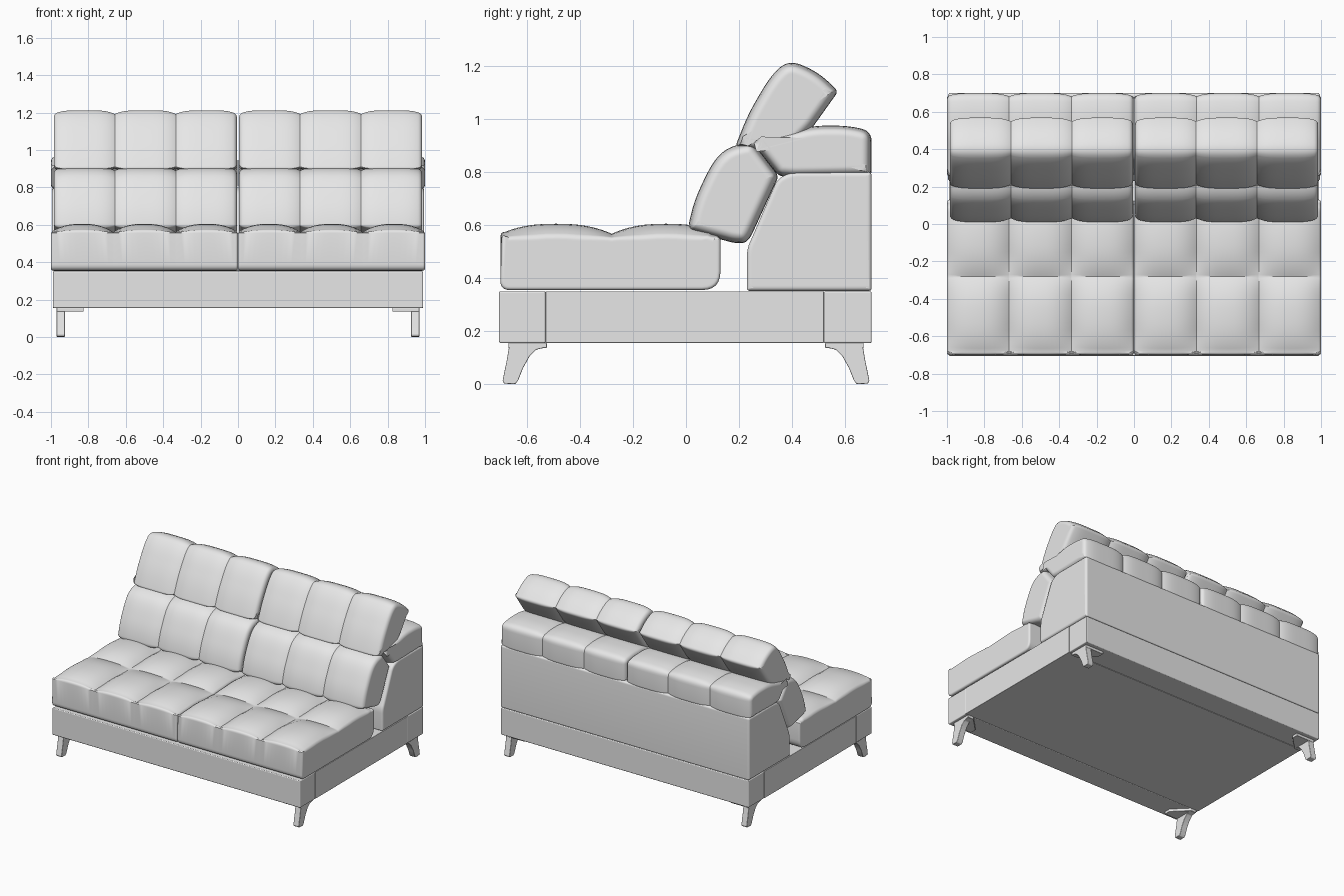
import bpy, bmesh, math
from mathutils import Vector

cube = bpy.data.objects.get("Cube")
if cube:
    bpy.data.objects.remove(cube)

grey = bpy.data.materials.new("light grey upholstery")
grey.use_nodes = True
grey.diffuse_color = (0.8, 0.8, 0.8, 1)
grey.node_tree.nodes["Principled BSDF"].inputs["Base Color"].default_value = (0.8, 0.8, 0.8, 1)


def finish(name, bm, mirror=(False, False), bevel=0):
    """Turn a bmesh into a shaded object with optional bevel and mirroring."""
    bmesh.ops.recalc_face_normals(bm, faces=bm.faces[:])
    mesh = bpy.data.meshes.new(name)
    bm.to_mesh(mesh)
    bm.free()
    mesh.materials.append(grey)
    obj = bpy.data.objects.new(name, mesh)
    bpy.context.collection.objects.link(obj)
    bpy.ops.object.select_all(action='DESELECT')
    obj.select_set(True)
    bpy.context.view_layer.objects.active = obj
    bpy.ops.object.shade_smooth_by_angle(angle=math.radians(30))
    if bevel:
        mod = obj.modifiers.new("Bevel", 'BEVEL')
        mod.width, mod.segments = bevel, 3
        mod.harden_normals = True
    if any(mirror):
        mod = obj.modifiers.new("Mirror", 'MIRROR')
        mod.use_axis = (mirror[0], mirror[1], False)
        mod.use_mirror_merge = False
    return obj


def rounded(corners, steps=6):
    """Closed (y, z) outline from (y, z, radius) corners."""
    out = []
    n = len(corners)
    for i, (y, z, r) in enumerate(corners):
        p = Vector((y, z))
        if r == 0:
            out.append(p)
            continue
        a = Vector(corners[i - 1][:2]) - p
        b = Vector(corners[(i + 1) % n][:2]) - p
        a = p + a.normalized() * min(r, a.length * 0.48)
        b = p + b.normalized() * min(r, b.length * 0.48)
        for k in range(steps + 1):
            t = k / steps
            out.append(a * (1 - t) ** 2 + p * 2 * t * (1 - t) + b * t * t)
    return out


def outward(points):
    """Unit normals pointing out of a closed outline."""
    n = len(points)
    area = sum(points[i - 1].cross(points[i]) for i in range(n))
    sign = 1 if area > 0 else -1
    result = []
    for i in range(n):
        t = (points[(i + 1) % n] - points[i - 1]).normalized()
        result.append(Vector((t.y, -t.x)) * sign)
    return result


def cushion(name, outline, x0, x1, columns=1, depth=0.0, power=4, edge=0.015,
            weight=lambda p: 1.0, mirror=True):
    """Sweep an outline along x, pinching it at the seams between columns."""
    normals = outward(outline)
    width = (x1 - x0) / columns
    xs = set()
    for c in range(columns):
        for k in range(17):
            xs.add(round(x0 + width * (c + 0.5 - 0.5 * math.cos(math.pi * k / 16)), 5))
    xs = [x for x in xs if x0 + edge < x < x1 - edge]
    for k in range(6):
        d = edge * (1 - math.cos(math.pi * k / 10))
        xs += [x0 + d, x1 - d]
    xs = sorted(xs)
    sections = []
    for x in xs:
        t = ((x - x0) / width) % 1.0
        pinch = depth * abs(2 * t - 1) ** power
        d = min(x - x0, x1 - x)
        extra = 0
        if d < edge:
            extra = edge - math.sqrt(max(0, edge ** 2 - (edge - d) ** 2))
        sections.append((x, pinch, extra))
    # flat rim inside each end keeps the shading clean
    first, last = sections[0], sections[-1]
    sections.insert(0, (first[0], first[1], first[2] + 0.006))
    sections.append((last[0], last[1], last[2] + 0.006))
    bm = bmesh.new()
    rings = []
    for x, pinch, extra in sections:
        ring = []
        for p, nrm in zip(outline, normals):
            q = p - nrm * (pinch * weight(p) + extra)
            ring.append(bm.verts.new((x, q.x, q.y)))
        rings.append(ring)
    n = len(outline)
    for a, b in zip(rings, rings[1:]):
        for i in range(n):
            j = (i + 1) % n
            bm.faces.new((a[i], a[j], b[j], b[i]))
    bm.faces.new(rings[0])
    bm.faces.new(rings[-1])
    return finish(name, bm, (mirror, False))


def prism(name, points, axis, low, high, mirror=(False, False), bevel=0.004):
    """Extrude a flat outline along x or z."""
    bm = bmesh.new()
    def place(u, v, w):
        return (w, u, v) if axis == 'x' else (u, v, w)
    face = bm.faces.new([bm.verts.new(place(u, v, low)) for u, v in points])
    top = bmesh.ops.extrude_face_region(bm, geom=[face])
    verts = [g for g in top["geom"] if isinstance(g, bmesh.types.BMVert)]
    step = (high - low, 0, 0) if axis == 'x' else (0, 0, high - low)
    bmesh.ops.translate(bm, verts=verts, vec=step)
    return finish(name, bm, mirror, bevel)


# Plinth: front and rear rails with a middle section between them
for part, ya, yb in (("base_front", -0.705, -0.53), ("base_middle", -0.53, 0.52),
                     ("base_rear", 0.52, 0.7)):
    prism(part, [(ya, 0.155), (yb, 0.155), (yb, 0.35), (ya, 0.35)], 'x',
          -0.99, 0.99, bevel=0.003 if part == "base_middle" else 0.006)

# Seat: two rows of quilted pads on a rounded block
seat = rounded([(0.13, 0.57, 0.03), (0.13, 0.355, 0.07), (-0.7, 0.355, 0.035),
                (-0.7, 0.575, 0.02)])
pads = []
for ya, yb in ((-0.7, -0.28), (-0.28, 0.13)):
    for k in range(1, 17):
        u = -math.cos(math.pi * k / 16)
        y = (ya + yb) / 2 + u * (yb - ya) / 2
        if -0.68 < y < 0.1:
            pads.append(Vector((y, 0.567 + 0.038 * (1 - abs(u) ** 2.5))))
cushion("seat_cushion", seat + pads, 0.001, 1.0, 3, 0.045, 2.6, 0.012,
        weight=lambda p: min(1, max(0, (p.y - 0.55) / 0.05)))

# Back frame
cushion("back_frame", rounded([(0.23, 0.352, 0.01), (0.7, 0.352, 0.01), (0.7, 0.8, 0.015),
                               (0.4, 0.8, 0.04), (0.345, 0.775, 0.03), (0.25, 0.555, 0.04),
                               (0.23, 0.51, 0.03)]),
        -0.995, 0.995, edge=0.015, mirror=False)

# Bolster over the back frame
cushion("back_bolster", rounded([(0.245, 0.915, 0.01), (0.35, 0.785, 0.02), (0.4, 0.78, 0.02),
                                 (0.7, 0.785, 0.02), (0.7, 0.955, 0.04), (0.61, 0.975, 0.05),
                                 (0.48, 0.975, 0.05), (0.36, 0.945, 0.05)]),
        0.003, 1.0, 3, 0.018, 4, 0.018)

# Lower back cushions
cushion("back_cushion", rounded([(0.005, 0.58, 0.03), (0.03, 0.69, 0.06), (0.1, 0.84, 0.08),
                                 (0.16, 0.895, 0.05), (0.25, 0.915, 0.03),
                                 (0.35, 0.785, 0.02), (0.235, 0.535, 0.04),
                                 (0.19, 0.53, 0.03)]),
        0.006, 0.985, 3, 0.02, 4, 0.018)

# Tilted headrests
cushion("headrest", rounded([(0.185, 0.895, 0.02), (0.235, 1.02, 0.06), (0.32, 1.165, 0.07),
                             (0.39, 1.225, 0.06), (0.5, 1.175, 0.05), (0.575, 1.105, 0.02),
                             (0.475, 0.965, 0.02), (0.4, 0.89, 0.02), (0.26, 0.88, 0.02)]),
        0.006, 0.985, 3, 0.02, 4, 0.018)

# Splayed legs with corner brackets
leg = [(-0.665, 0.155), (-0.676, 0.09), (-0.692, 0.012), (-0.686, 0.002), (-0.645, 0),
       (-0.634, 0.012), (-0.615, 0.06), (-0.59, 0.105), (-0.565, 0.13), (-0.53, 0.138),
       (-0.53, 0.155)]
prism("leg", leg, 'x', 0.925, 0.97, (True, True))
bracket = [(0.97, -0.67), (0.97, -0.525), (0.925, -0.525), (0.825, -0.625), (0.825, -0.67)]
prism("leg_bracket", bracket, 'z', 0.136, 0.156, (True, True), 0.003)
